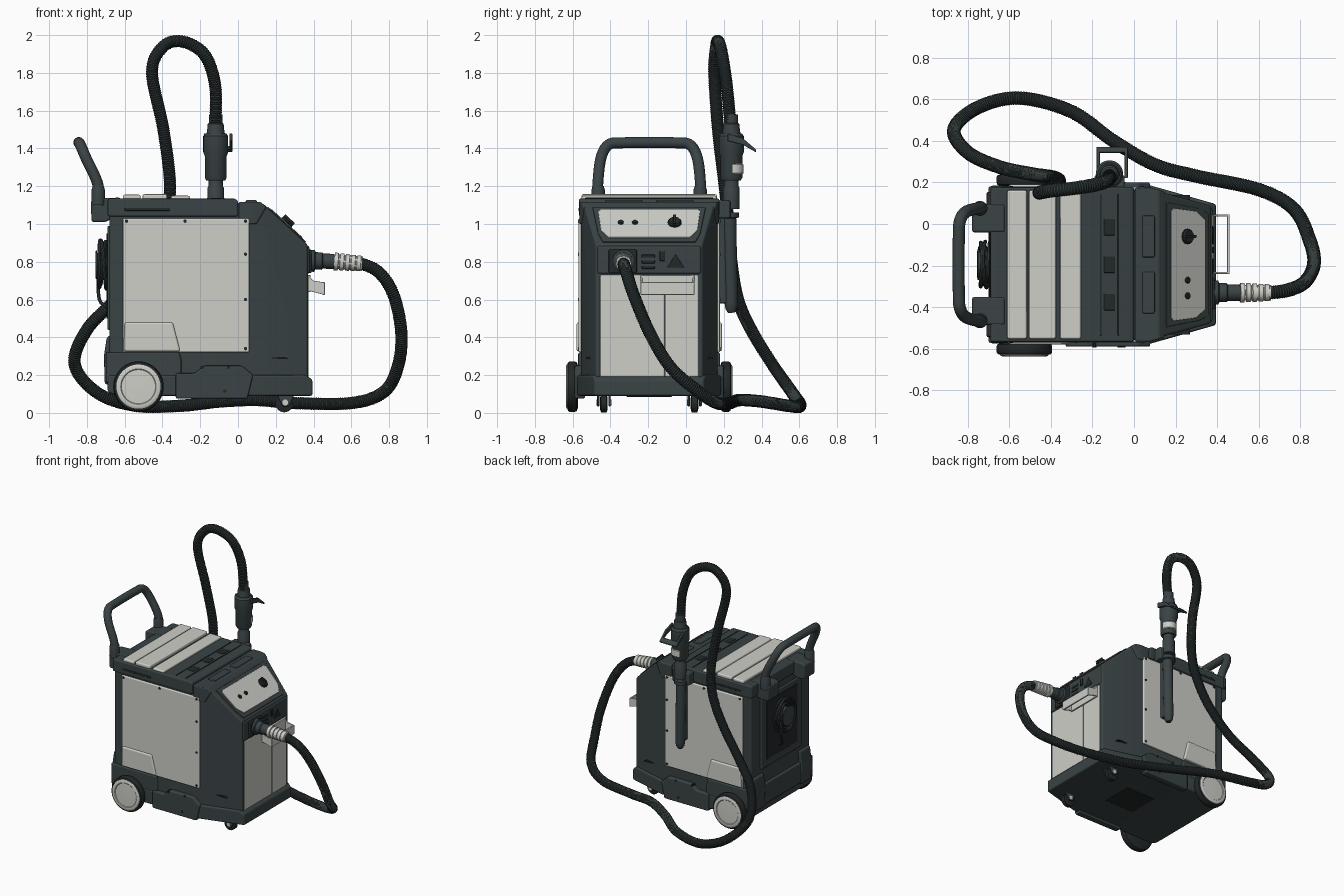
import bpy, bmesh, math
from mathutils import Vector, Matrix

C = -0.195  # y of the machine's centre plane; the hose sits off to one side

def material(name, rgb):
    m = bpy.data.materials.new(name)
    m.diffuse_color = (*rgb, 1)
    return m

DARK = material("charcoal", (0.042, 0.056, 0.058))
BLACK = material("near_black", (0.016, 0.021, 0.022))
HOSE = material("hose_rubber", (0.032, 0.043, 0.043))
LIGHT = material("warm_grey", (0.62, 0.62, 0.58))

def finish(name, bm, mat, bevel=0, matrix=None):
    bmesh.ops.recalc_face_normals(bm, faces=bm.faces)
    me = bpy.data.meshes.new(name)
    bm.to_mesh(me)
    bm.free()
    for p in me.polygons:
        p.use_smooth = True
    me.set_sharp_from_angle(angle=math.radians(35))
    me.materials.append(mat)
    ob = bpy.data.objects.new(name, me)
    bpy.context.collection.objects.link(ob)
    if matrix:
        ob.matrix_world = matrix
    if bevel:
        b = ob.modifiers.new("bevel", 'BEVEL')
        b.width, b.segments, b.limit_method = bevel, 2, 'ANGLE'
        b.harden_normals = True
    return ob

def prism(name, pts, axis, lo, hi, mat, bevel=0.006, taper=False, matrix=None):
    """Extrude a 2D outline along an axis; taper narrows the nose of the machine."""
    put = {'x': lambda a, b, h: (h, a, b), 'y': lambda a, b, h: (a, h, b), 'z': lambda a, b, h: (a, b, h)}[axis]
    bm = bmesh.new()
    r = [[bm.verts.new(put(a, b, h)) for a, b in pts] for h in (lo, hi)]
    n = len(pts)
    bm.faces.new(r[0])
    bm.faces.new(r[1])
    for i in range(n):
        j = (i + 1) % n
        bm.faces.new((r[0][i], r[0][j], r[1][j], r[1][i]))
    if taper:
        bmesh.ops.bisect_plane(bm, geom=bm.verts[:] + bm.edges[:] + bm.faces[:], plane_co=(0.08, 0, 0), plane_no=(1, 0, 0))
        for v in bm.verts:
            v.co.y = C + (v.co.y - C) * (1 - 0.75 * max(0, v.co.x - 0.08))
    return finish(name, bm, mat, bevel, matrix)

def box(name, x, y, z, mat, bevel=0.006, matrix=None):
    return prism(name, [(x[0], y[0]), (x[1], y[0]), (x[1], y[1]), (x[0], y[1])], 'z', z[0], z[1], mat, bevel, False, matrix)

def sweep(name, pts, radii, mat, n=20, axis=None):
    """Round section along a path; with a fixed axis it acts as a lathe."""
    bm = bmesh.new()
    pts = [Vector(p) for p in pts]
    u, rings, last = None, [], len(pts) - 1
    for i, p in enumerate(pts):
        t = Vector(axis) if axis else (pts[min(i + 1, last)] - pts[max(i - 1, 0)]).normalized()
        u = t.orthogonal() if u is None else u
        u = (u - t * u.dot(t)).normalized()
        w = t.cross(u)
        rings.append([bm.verts.new(p + radii[i] * (u * math.cos(a) + w * math.sin(a)))
                      for a in (2 * math.pi * k / n for k in range(n))])
    for a, b in zip(rings, rings[1:]):
        for k in range(n):
            bm.faces.new((a[k], a[(k + 1) % n], b[(k + 1) % n], b[k]))
    bm.faces.new(rings[0])
    bm.faces.new(rings[-1])
    return finish(name, bm, mat)

def lathe(name, origin, axis, prof, mat, n=32):
    a = Vector(axis).normalized()
    return sweep(name, [Vector(origin) + a * h for r, h in prof], [r for r, h in prof], mat, n, a)

def smooth_path(pts, step):
    """Catmull-Rom through the points, resampled to an even step."""
    p = [Vector(q) for q in pts]
    p = [2 * p[0] - p[1]] + p + [2 * p[-1] - p[-2]]
    fine = []
    for a, b, c, d in zip(p, p[1:], p[2:], p[3:]):
        for k in range(60):
            t = k / 60
            fine.append(0.5 * (2 * b + (c - a) * t + (2 * a - 5 * b + 4 * c - d) * t * t + (3 * b - a - 3 * c + d) * t ** 3))
    out = [fine[0]]
    for q in fine:
        while (q - out[-1]).length >= step:
            out.append(out[-1] + (q - out[-1]).normalized() * step)
    return out

# main shell, top cap and chassis
prism("body_shell", [(-0.68, 0.15), (0.37, 0.15), (0.37, 0.89), (0.13, 1.11), (-0.68, 1.11)], 'y', C - 0.362, C + 0.362, DARK, 0.012, True)
prism("top_cap", [(-0.69, 1.04), (0.0, 1.04), (0.0, 1.125), (-0.02, 1.135), (-0.69, 1.135)], 'y', C - 0.372, C + 0.372, DARK, 0.01)
prism("front_hood", [(0.005, 1.0), (0.10, 1.0), (0.15, 1.09), (0.12, 1.117), (0.005, 1.117)], 'y', C - 0.37, C + 0.37, DARK, 0.008, True)
prism("chassis", [(-0.69, 0.11), (-0.64, 0.09), (0.395, 0.09), (0.395, 0.175), (0.36, 0.20), (-0.69, 0.20)],
      'y', C - 0.38, C + 0.38, DARK, 0.012, True)
prism("chassis_rear", [(-0.70, 0.16), (-0.30, 0.16), (-0.30, 0.28), (-0.31, 0.32), (-0.70, 0.32)], 'y', C - 0.376, C + 0.376, DARK, 0.01)
box("underside_hatch", (-0.25, 0.0), (C - 0.12, C + 0.12), (0.085, 0.095), BLACK, 0.003)

# ribbed light lid
for x0, x1, z in ((-0.61, -0.515, 1.155), (-0.505, -0.375, 1.158), (-0.355, -0.255, 1.15)):
    box("lid_rib", (x0, x1), (C - 0.358, C + 0.358), (1.08, z), LIGHT, 0.01)

# recess pockets and raised pads on the top
for dy in (-0.18, 0, 0.18):
    box("top_pocket", (-0.145, -0.09), (C + dy - 0.04, C + dy + 0.04), (1.12, 1.138), BLACK, 0.004)
for x in (-0.16, -0.075):
    box("top_rail", (x - 0.004, x + 0.004), (C - 0.34, C + 0.34), (1.12, 1.139), BLACK, 0.002)
for s in (-1, 1):
    box("top_pad", (0.04, 0.10), tuple(sorted((C + s * 0.035, C + s * 0.235))), (1.10, 1.127), DARK, 0.007)

# parts repeated on both flanks
for s in (-1, 1):
    side = lambda a, b: tuple(sorted((C + s * a, C + s * b)))
    prism("side_panel", [(-0.61, 0.32), (0.06, 0.32), (0.06, 1.03), (-0.61, 1.03)], 'y', *side(0.33, 0.374), LIGHT, 0.008)
    prism("side_flap", [(-0.605, 0.325), (-0.305, 0.325), (-0.345, 0.48), (-0.60, 0.48)], 'y', *side(0.35, 0.385), LIGHT, 0.012)
    prism("upper_vent", [(-0.6, 1.07), (-0.36, 1.07), (-0.36, 1.085), (-0.6, 1.085)], 'y', *side(0.36, 0.375), BLACK, 0.002)
    prism("lower_vent", [(0.14, 0.285), (0.27, 0.285), (0.25, 0.295), (0.14, 0.295)], 'y', *side(0.25, 0.335), BLACK, 0)
    prism("chassis_skirt", [(-0.33, 0.075), (0.05, 0.075), (0.08, 0.20), (0.02, 0.25), (-0.18, 0.25), (-0.23, 0.21), (-0.33, 0.21)],
          'y', *side(0.34, 0.395), DARK, 0.01)
    for x, z in ((-0.59, 1.015), (-0.28, 1.015), (0.04, 1.015), (0.04, 0.84), (0.04, 0.6), (0.04, 0.34), (-0.19, 0.24), (-0.05, 0.24), (-0.07, 0.115)):
        lathe("screw", (x, C + s * 0.36, z), (0, s, 0), [(0.009, 0), (0.009, 0.0175 if z > 0.3 else 0.038)], BLACK, 10)
    # rear wheels
    wheel = (-0.527, C + s * 0.378, 0.139)
    lathe("rear_tyre", wheel, (0, s, 0), [(0.115, 0), (0.13, 0.006), (0.134, 0.018), (0.134, 0.042), (0.128, 0.052), (0.118, 0.055)], BLACK, 40)
    lathe("rear_hub", wheel, (0, s, 0), [(0.117, 0.03), (0.117, 0.058), (0.108, 0.063), (0.094, 0.062), (0.09, 0.058), (0.03, 0.06)], LIGHT, 40)
    lathe("axle", wheel, (0, -s, 0), [(0.03, 0), (0.03, 0.2)], BLACK, 16)
    # swivel casters
    cy = C + s * 0.24
    lathe("caster_wheel", (0.245, cy - 0.02, 0.05), (0, 1, 0), [(0.03, 0), (0.047, 0.005), (0.047, 0.035), (0.03, 0.04)], BLACK, 24)
    for k in (-1, 1):
        prism("caster_fork", [(0.205, 0.10), (0.30, 0.10), (0.27, 0.035), (0.235, 0.035)], 'y', cy + k * 0.03 - 0.006, cy + k * 0.03 + 0.006, DARK, 0.003)
        lathe("caster_bolt", (0.25, cy + k * 0.033, 0.055), (0, k, 0), [(0.016, 0), (0.016, 0.007)], LIGHT, 12)
    # handle brackets and rear bumpers
    prism("handle_bracket", [(-0.62, 1.06), (-0.70, 1.01), (-0.775, 1.01), (-0.78, 1.12), (-0.76, 1.135), (-0.62, 1.14)], 'y', *side(0.155, 0.29), DARK, 0.012)
    prism("rear_bumper", [(-0.60, 0.15), (-0.705, 0.15), (-0.71, 0.30), (-0.695, 0.40), (-0.66, 0.42)], 'y', *side(0.22, 0.35), DARK, 0.012)
    lathe("handle_socket", (-0.74, C + s * 0.27, 1.10), (0, 0, 1), [(0.036, 0), (0.036, 0.08), (0.03, 0.1)], DARK, 20)

# push handle
half = [(-0.74, 0.272, 1.10), (-0.742, 0.272, 1.21), (-0.805, 0.255, 1.35), (-0.835, 0.215, 1.42), (-0.842, 0.14, 1.43)]
arch = smooth_path([(x, C - y, z) for x, y, z in half] + [(x, C + y, z) for x, y, z in reversed(half)], 0.02)
sweep("push_handle", arch, [0.029] * len(arch), DARK)

# rear service panel with wound power cable
box("rear_frame", (-0.692, -0.67), (C - 0.25, C + 0.25), (0.44, 0.99), DARK, 0.008)
box("rear_recess", (-0.696, -0.68), (C - 0.19, C + 0.19), (0.50, 0.95), BLACK, 0.003)
lathe("cable_reel", (-0.69, C, 0.785), (-1, 0, 0), [(0.06, 0), (0.06, 0.055), (0.075, 0.056), (0.075, 0.063), (0.03, 0.065)], DARK)
coil = [(-0.715 - 0.022 * math.sin(i * 0.12), C + (0.085 + 0.025 * math.cos(i * 0.047)) * math.cos(i * 0.26),
         0.785 + (0.105 + 0.025 * math.cos(i * 0.047)) * math.sin(i * 0.26)) for i in range(169)]
coil = smooth_path(coil + [(-0.74, C + 0.08, 0.66), (-0.73, C + 0.05, 0.59), (-0.69, C + 0.04, 0.56)], 0.02)
sweep("power_cable", coil, [0.0095] * len(coil), HOSE, 8)

# sloped control panel, in coordinates lying on the slope
L = math.hypot(0.24, 0.22)
SLOPE = Matrix(((0.24 / L, 0, 0.22 / L, 0.25), (0, 1, 0, C), (-0.22 / L, 0, 0.24 / L, 1.0), (0, 0, 0, 1)))
prism("panel_bezel", [(-0.13, -0.30), (0.08, -0.27), (0.145, -0.245), (0.145, 0.245), (0.08, 0.27), (-0.13, 0.30)], 'z', -0.03, 0.006, DARK, 0.004, matrix=SLOPE)
prism("control_panel", [(-0.09, -0.27), (0.06, -0.255), (0.115, -0.215), (0.115, 0.215), (0.06, 0.255), (-0.09, 0.27), (-0.105, 0.255), (-0.105, -0.255)],
      'z', -0.01, 0.01, LIGHT, 0.002, matrix=SLOPE)
for y, r, h in ((-0.15, 0.014, 0.014), (-0.075, 0.014, 0.014), (0.135, 0.034, 0.02)):
    lathe("panel_knob", SLOPE @ Vector((0, y, 0.006)), SLOPE.to_3x3() @ Vector((0, 0, 1)), [(r * 1.1, 0), (r * 1.1, 0.008), (r, 0.009), (r * 0.85, h)], BLACK, 20)
box("knob_grip", (-0.035, 0.035), (0.127, 0.143), (0.015, 0.038), BLACK, 0.004, SLOPE)

# front face: hose socket, vents, warning plate, light doors, drip tray
box("front_band", (0.30, 0.378), (C - 0.275, C + 0.275), (0.735, 0.885), DARK, 0.012)
box("socket_plate", (0.36, 0.39), (-0.41, -0.26), (0.74, 0.865), BLACK, 0.008)
for z in (0.77, 0.80, 0.83):
    box("front_vent", (0.37, 0.382), (-0.235, -0.165), (z - 0.008, z + 0.008), BLACK, 0.003)
box("front_switch", (0.37, 0.385), (-0.14, -0.11), (0.805, 0.855), BLACK, 0.004)
prism("warning_plate", [(-0.10, 0.77), (-0.01, 0.77), (-0.055, 0.84)], 'x', 0.37, 0.381, BLACK, 0.002)
for y0, y1 in ((-0.455, -0.115), (-0.110, 0.065)):
    box("front_door", (0.30, 0.374), (y0, y1), (0.19, 0.73), LIGHT, 0.006)
box("tray_lip", (0.448, 0.46), (-0.24, 0.045), (0.625, 0.692), LIGHT, 0.004)
box("tray_back", (0.36, 0.384), (-0.24, 0.045), (0.64, 0.73), LIGHT, 0.004)
for y in (-0.24, 0.035):
    prism("tray_end", [(0.365, 0.73), (0.365, 0.65), (0.40, 0.64), (0.455, 0.625), (0.46, 0.69), (0.40, 0.70)], 'y', y, y + 0.01, LIGHT, 0.002)

# corrugated hose, from the socket round the floor and over to the spray gun
route = [(0.40, -0.33, 0.805), (0.53, -0.33, 0.80), (0.65, -0.33, 0.79), (0.75, -0.315, 0.74), (0.825, -0.275, 0.62), (0.865, -0.19, 0.42),
         (0.845, -0.08, 0.24), (0.77, 0.07, 0.11), (0.6, 0.165, 0.052), (0.3, 0.23, 0.052), (0.1, 0.285, 0.068), (-0.1, 0.40, 0.06),
         (-0.3, 0.54, 0.038), (-0.55, 0.605, 0.038), (-0.75, 0.56, 0.11), (-0.865, 0.455, 0.26), (-0.80, 0.345, 0.44), (-0.65, 0.275, 0.60),
         (-0.49, 0.24, 0.80), (-0.39, 0.225, 1.0), (-0.36, 0.205, 1.2), (-0.395, 0.17, 1.5), (-0.455, 0.15, 1.80), (-0.40, 0.16, 1.935),
         (-0.30, 0.17, 1.967), (-0.18, 0.19, 1.90), (-0.122, 0.215, 1.74), (-0.118, 0.235, 1.53)]
path = smooth_path(route, 0.006)
sweep("hose", path, [(0.0335, 0.0305)[i % 2] for i in range(len(path))], HOSE, 14)
lathe("hose_coupling", (0.37, -0.33, 0.806), (1, 0, -0.03), [(0.058, 0), (0.058, 0.035), (0.046, 0.04), (0.046, 0.075), (0.04, 0.08), (0.04, 0.14)], DARK)
ribs = [(r, 0.03 * i + h) for i in range(5) for r, h in ((0.047 - i * 0.0015, 0), (0.047 - i * 0.0015, 0.02), (0.038, 0.022), (0.038, 0.028))]
lathe("hose_grip", (0.51, -0.33, 0.802), (1, 0, -0.08), ribs, LIGHT)

# spray gun parked in its holster, with an open trigger guard
G = Vector((-0.118, 0.24, 0))
lathe("gun_neck", G + Vector((0, 0, 1.47)), (0, 0, 1), [(0.05, 0), (0.045, 0.03), (0.042, 0.06), (0.035, 0.065), (0.035, 0.11)], DARK)
lathe("gun_body", G + Vector((0, 0, 1.23)), (0, 0, 1), [(0.05, 0), (0.058, 0.015), (0.058, 0.13), (0.066, 0.15), (0.066, 0.235), (0.055, 0.25)], DARK)
lathe("gun_collar", G + Vector((0.006, 0.012, 1.265)), (0, 0, 1), [(0.048, 0), (0.052, 0.004), (0.052, 0.05), (0.048, 0.054)], LIGHT)
for x in (-0.172, -0.038):
    prism("trigger_arm", [(0.22, 1.44), (0.30, 1.42), (0.37, 1.38), (0.37, 1.395), (0.30, 1.455), (0.22, 1.48)], 'x', x - 0.008, x + 0.008, DARK, 0.003)
prism("trigger_bar", [(0.34, 1.397), (0.37, 1.38), (0.37, 1.395), (0.345, 1.415)], 'x', -0.18, -0.03, DARK, 0.003)
lathe("gun_nozzle", G + Vector((0, 0, 1.08)), (0, 0, 1), [(0.044, 0), (0.044, 0.11), (0.038, 0.12), (0.038, 0.16)], DARK)
lathe("holster", G + Vector((0, 0, 0.53)), (0, -0.02, 1), [(0.018, 0), (0.03, 0.02), (0.035, 0.05), (0.036, 0.5), (0.05, 0.505), (0.05, 0.53)], DARK, 24)
box("holster_bracket", (-0.19, -0.045), (0.14, 0.235), (1.03, 1.125), DARK, 0.01)
box("holster_rail", (-0.14, -0.095), (0.16, 0.23), (0.58, 1.04), DARK, 0.008)
